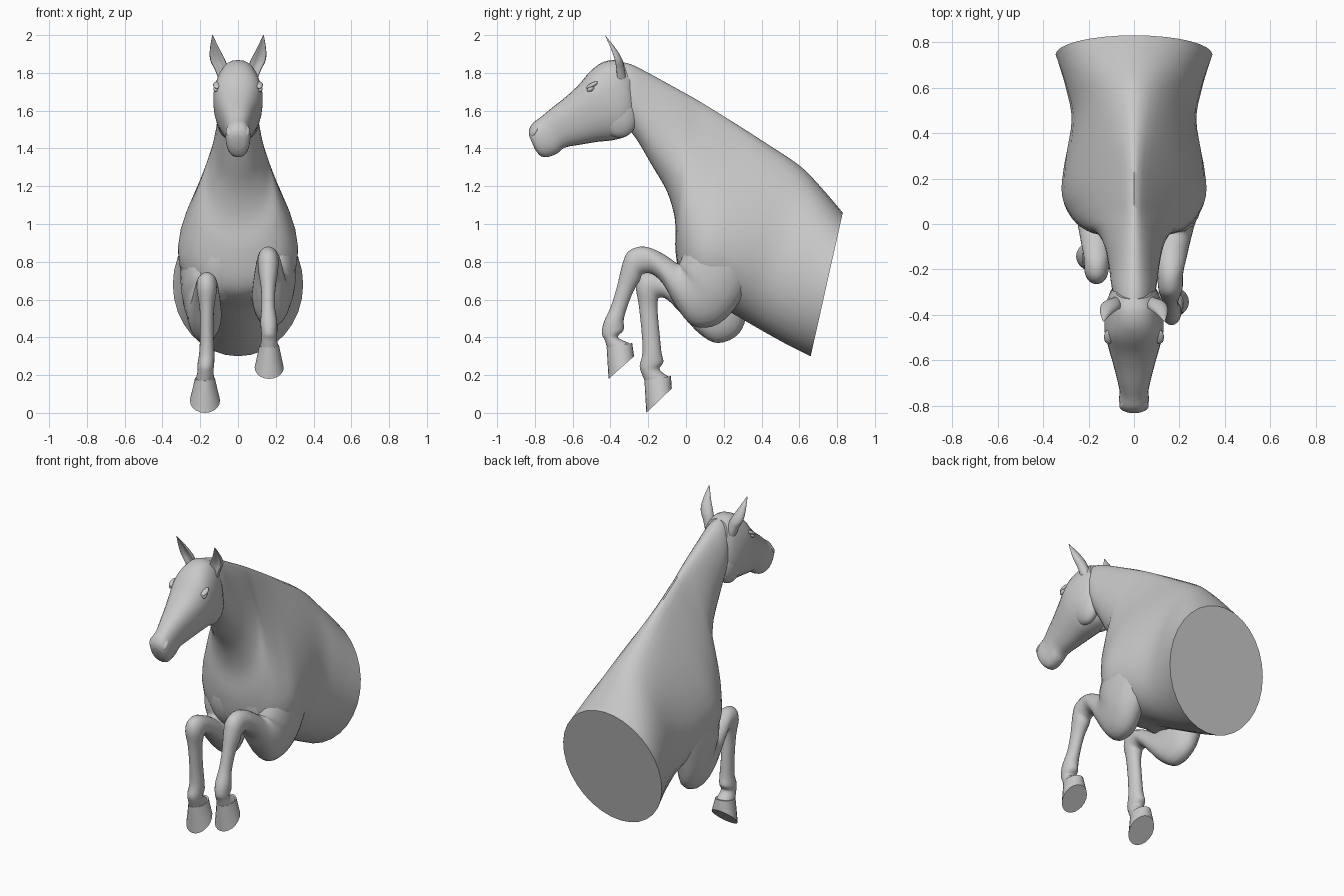
import bpy, bmesh, math

cube = bpy.data.objects.get("Cube")
if cube:
    bpy.data.objects.remove(cube, do_unlink=True)

COLOUR = (0.58, 0.58, 0.58, 1)
grey = bpy.data.materials.new("plain_grey")
grey.use_nodes = True
grey.diffuse_color = COLOUR
bsdf = next(n for n in grey.node_tree.nodes if n.type == 'BSDF_PRINCIPLED')
bsdf.inputs["Base Color"].default_value = COLOUR


def finish(name, bm):
    """Turn a bmesh into a smooth object with crisp sharp edges."""
    bmesh.ops.recalc_face_normals(bm, faces=bm.faces)
    me = bpy.data.meshes.new(name)
    bm.to_mesh(me)
    bm.free()
    me.materials.append(grey)
    me.shade_smooth()
    me.set_sharp_from_angle(angle=math.radians(50))
    ob = bpy.data.objects.new(name, me)
    bpy.context.collection.objects.link(ob)
    return ob


def spline(rows, steps):
    """Catmull-Rom interpolation through rows of equal length."""
    out = []
    for i in range(len(rows) - 1):
        a, b, c, d = (rows[min(max(j, 0), len(rows) - 1)] for j in range(i - 1, i + 3))
        for s in range(steps):
            t = s / steps
            out.append([0.5 * (2 * q + (r - p) * t + (2 * p - 5 * q + 4 * r - u) * t * t
                               + (3 * q - p - 3 * r + u) * t ** 3)
                        for p, q, r, u in zip(a, b, c, d)])
    return out + [list(rows[-1])]


def loft(name, rows, sides=24, steps=4, box=1.0, dent=0.0, mirror=False):
    """Skin rings given as (x, y1, z1, y2, z2, half_width, skew).
    Each ring spans two points in the side plane; skew widens its second end."""
    bm = bmesh.new()
    rings = []
    for x, y1, z1, y2, z2, w, k in spline(rows, steps):
        ring = []
        for i in range(sides):
            a = math.tau * i / sides
            v, s = math.cos(a), math.sin(a)
            s = math.copysign(abs(s) ** box, s)
            v = math.copysign(abs(v) ** box, v)
            wide = w * s * (1 - k * v) / (1 + 0.32 * k * k)
            v -= dent * max(v, 0) ** 3
            ring.append(bm.verts.new(((-1 if mirror else 1) * (x + wide),
                                      (y1 + y2) / 2 + v * (y1 - y2) / 2,
                                      (z1 + z2) / 2 + v * (z1 - z2) / 2)))
        rings.append(ring)
    for r, q in zip(rings, rings[1:]):
        for i in range(sides):
            j = (i + 1) % sides
            bm.faces.new((r[i], r[j], q[j], q[i]))
    bm.faces.new(rings[0])
    bm.faces.new(rings[-1])
    return finish(name, bm)


def ball(name, centre, size, tilt=0.0):
    """Ellipsoid tilted about the x axis."""
    bm = bmesh.new()
    bmesh.ops.create_uvsphere(bm, u_segments=20, v_segments=12, radius=1)
    ob = finish(name, bm)
    ob.location, ob.scale, ob.rotation_euler = centre, size, (tilt, 0, 0)


# Barrel, chest and neck, from the flat rear cut up to the poll
loft("torso_and_neck", [
    (0, 0.83, 1.06, 0.66, 0.30, 0.345, 0.0),
    (0, 0.71, 1.20, 0.52, 0.37, 0.30, 0.1),
    (0, 0.60, 1.31, 0.36, 0.46, 0.272, 0.25),
    (0, 0.42, 1.43, 0.20, 0.55, 0.30, 0.5),
    (0, 0.28, 1.52, 0.06, 0.60, 0.312, 0.65),
    (0, 0.16, 1.595, -0.02, 0.68, 0.27, 0.65),
    (0, 0.07, 1.65, -0.055, 0.85, 0.212, 0.6),
    (0, 0.00, 1.69, -0.058, 1.02, 0.160, 0.45),
    (0, -0.10, 1.745, -0.10, 1.17, 0.128, 0.3),
    (0, -0.20, 1.80, -0.18, 1.31, 0.110, 0.2),
    (0, -0.29, 1.845, -0.25, 1.43, 0.100, 0.1),
    (0, -0.36, 1.86, -0.30, 1.50, 0.085, 0.0),
], sides=32)

# Head, from poll to lips
loft("head", [
    (0, -0.33, 1.855, -0.26, 1.64, 0.080, 0.0),
    (0, -0.385, 1.868, -0.26, 1.55, 0.107, 0.0),
    (0, -0.45, 1.852, -0.30, 1.475, 0.126, 0.0),
    (0, -0.51, 1.805, -0.38, 1.445, 0.130, -0.1),
    (0, -0.57, 1.735, -0.47, 1.435, 0.115, -0.1),
    (0, -0.64, 1.67, -0.56, 1.42, 0.093, -0.1),
    (0, -0.71, 1.615, -0.64, 1.405, 0.074, -0.1),
    (0, -0.77, 1.565, -0.68, 1.375, 0.064, -0.05),
    (0, -0.81, 1.535, -0.73, 1.355, 0.065, -0.1),
    (0, -0.83, 1.50, -0.77, 1.36, 0.056, -0.1),
    (0, -0.832, 1.47, -0.80, 1.395, 0.036, 0.0),
], sides=28, box=0.85)

# Paired details of the head and chest
for side, sx in (("left", 1), ("right", -1)):
    loft(side + "_ear", [
        (0.070, -0.385, 1.76, -0.315, 1.76, 0.030, 0),
        (0.088, -0.390, 1.82, -0.325, 1.82, 0.036, 0),
        (0.107, -0.397, 1.87, -0.335, 1.865, 0.040, 0),
        (0.123, -0.412, 1.93, -0.365, 1.92, 0.026, 0),
        (0.135, -0.430, 2.00, -0.427, 1.998, 0.002, 0),
    ], sides=16, dent=1.0, mirror=sx < 0)
    ball(side + "_cheek", (sx * 0.060, -0.365, 1.585), (0.058, 0.105, 0.13), 0.3)
    ball(side + "_brow", (sx * 0.112, -0.497, 1.735), (0.020, 0.034, 0.012), 0.5)
    ball(side + "_eye", (sx * 0.117, -0.505, 1.715), (0.014, 0.020, 0.013), 0.5)
    ball(side + "_nostril", (sx * 0.042, -0.800, 1.49), (0.022, 0.018, 0.034), -0.5)
    ball(side + "_breast", (sx * 0.10, 0.10, 0.82), (0.15, 0.145, 0.23))

# Left foreleg, folded high
loft("left_foreleg", [
    (0.165, 0.10, 1.08, 0.34, 1.05, 0.06, 0),
    (0.195, 0.02, 0.92, 0.38, 0.82, 0.105, 0),
    (0.20, -0.03, 0.80, 0.29, 0.60, 0.105, 0),
    (0.18, -0.04, 0.79, 0.17, 0.47, 0.105, 0),
    (0.17, -0.06, 0.80, 0.04, 0.46, 0.095, 0),
    (0.165, -0.11, 0.835, -0.05, 0.56, 0.082, 0),
    (0.163, -0.18, 0.87, -0.12, 0.68, 0.068, 0),
    (0.16, -0.245, 0.88, -0.18, 0.735, 0.057, 0),
    (0.16, -0.31, 0.85, -0.23, 0.735, 0.055, 0),
    (0.16, -0.34, 0.775, -0.245, 0.70, 0.050, 0),
    (0.16, -0.365, 0.67, -0.28, 0.64, 0.038, 0),
    (0.16, -0.395, 0.57, -0.315, 0.55, 0.036, 0),
    (0.163, -0.435, 0.48, -0.33, 0.49, 0.044, 0),
    (0.165, -0.445, 0.42, -0.33, 0.44, 0.043, 0),
    (0.165, -0.43, 0.385, -0.36, 0.40, 0.040, 0),
    (0.165, -0.415, 0.335, -0.30, 0.37, 0.050, 0),
], sides=20)
loft("left_hoof", [
    (0.165, -0.42, 0.345, -0.285, 0.37, 0.052, 0),
    (0.165, -0.41, 0.18, -0.275, 0.30, 0.077, 0),
], sides=20)

# Right foreleg, reaching down
loft("right_foreleg", [
    (-0.165, 0.10, 1.08, 0.34, 1.05, 0.06, 0),
    (-0.195, 0.02, 0.90, 0.38, 0.80, 0.105, 0),
    (-0.20, 0.00, 0.74, 0.33, 0.55, 0.10, 0),
    (-0.185, 0.00, 0.68, 0.28, 0.42, 0.09, 0),
    (-0.175, -0.02, 0.67, 0.17, 0.37, 0.088, 0),
    (-0.17, -0.05, 0.69, 0.07, 0.42, 0.08, 0),
    (-0.167, -0.11, 0.72, -0.03, 0.53, 0.068, 0),
    (-0.165, -0.18, 0.745, -0.10, 0.60, 0.057, 0),
    (-0.165, -0.24, 0.73, -0.14, 0.61, 0.055, 0),
    (-0.165, -0.265, 0.67, -0.15, 0.59, 0.050, 0),
    (-0.165, -0.25, 0.57, -0.15, 0.53, 0.038, 0),
    (-0.165, -0.235, 0.43, -0.14, 0.42, 0.036, 0),
    (-0.165, -0.23, 0.32, -0.13, 0.32, 0.040, 0),
    (-0.17, -0.245, 0.25, -0.12, 0.27, 0.044, 0),
    (-0.172, -0.235, 0.21, -0.14, 0.23, 0.042, 0),
    (-0.175, -0.215, 0.16, -0.09, 0.19, 0.050, 0),
], sides=20)
loft("right_hoof", [
    (-0.175, -0.22, 0.17, -0.08, 0.195, 0.053, 0),
    (-0.175, -0.21, 0.00, -0.075, 0.13, 0.080, 0),
], sides=20)
